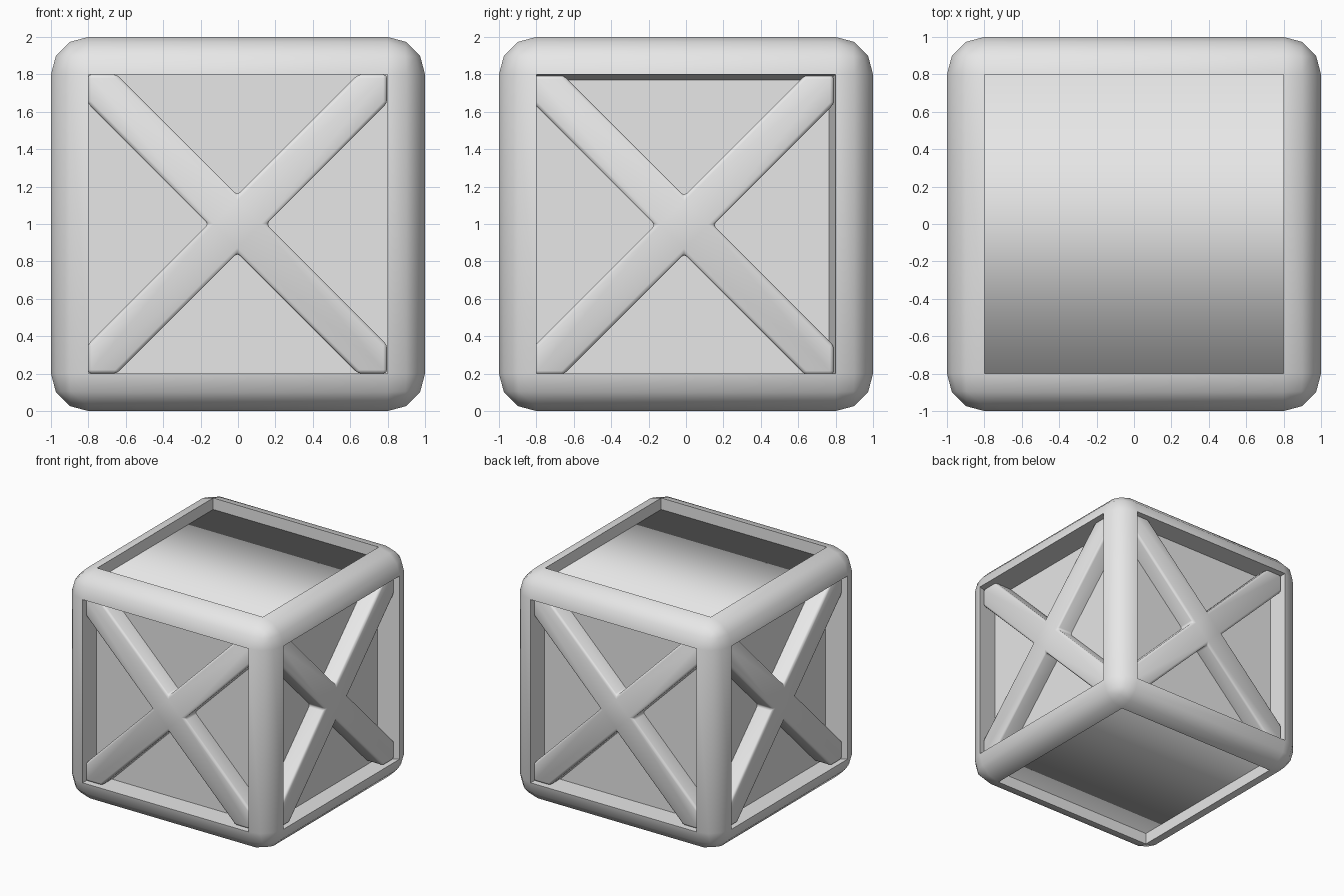
import bpy, bmesh, math
from mathutils import Matrix, Vector

if "Cube" in bpy.data.objects:
    bpy.data.objects.remove(bpy.data.objects["Cube"])

grey = bpy.data.materials.new("plain_grey")
grey.diffuse_color = (0.8, 0.8, 0.8, 1)
grey.use_nodes = True
grey.node_tree.nodes["Principled BSDF"].inputs["Base Color"].default_value = grey.diffuse_color


def finish(name, bm, angle=40):
    """Turn a bmesh into a smooth object, keeping edges over the angle sharp."""
    bm.normal_update()
    for f in bm.faces:
        f.smooth = True
    for e in bm.edges:
        if len(e.link_faces) == 2:
            e.smooth = e.calc_face_angle(0) < math.radians(angle)
    mesh = bpy.data.meshes.new(name)
    bm.to_mesh(mesh)
    bm.free()
    mesh.materials.append(grey)
    ob = bpy.data.objects.new(name, mesh)
    bpy.context.collection.objects.link(ob)
    return ob


# Rounded frame with recessed side panels
bm = bmesh.new()
bmesh.ops.create_cube(bm, size=2, matrix=Matrix.Translation((0, 0, 1)))
bmesh.ops.bevel(bm, geom=bm.edges[:], offset=0.2, segments=3, profile=0.5, affect='EDGES')
bm.normal_update()
for face in [f for f in bm.faces if f.calc_area() > 2]:
    n = face.normal.copy()
    upright = abs(n.z) > 0.5
    move = -n * (0.1 if upright else 0.19)
    if abs(n.x) > 0.5:                     # side panels sit slightly off centre
        move += Vector((0, -0.035 * n.x, -0.03))
    new = bmesh.ops.extrude_discrete_faces(bm, faces=[face])["faces"][0]
    bmesh.ops.translate(bm, verts=new.verts[:], vec=move)
    if upright:                            # lid and base come from the lining
        bmesh.ops.delete(bm, geom=[new], context='FACES_ONLY')
finish("frame", bm)

# Softly shaded lining that forms the lid and the base
bm = bmesh.new()
bmesh.ops.create_cube(bm, size=1, matrix=Matrix.Translation((0, 0, 1)) @ Matrix.Diagonal((1.6, 1.6, 1.8, 1)))
bm.normal_update()
bmesh.ops.delete(bm, geom=[f for f in bm.faces if abs(f.normal.x) > 0.5], context='FACES_ONLY')
finish("lining", bm, angle=180)


# Crossed braces on the four sides
def cross_brace(name, turn, du, dw):
    s, h = 0.8, 0.155
    bm = bmesh.new()
    verts = []
    for k in range(4):
        c, d = round(math.cos(k * math.pi / 2)), round(math.sin(k * math.pi / 2))
        for u, w in ((h, 0), (s, s - h), (s, s), (s - h, s)):
            verts.append(bm.verts.new((u * c - w * d + du, -0.96, u * d + w * c + dw)))
    front = bm.faces.new(verts)
    ext = bmesh.ops.extrude_face_region(bm, geom=[front], use_keep_orig=True)
    back = [v for v in ext["geom"] if isinstance(v, bmesh.types.BMVert)]
    bmesh.ops.translate(bm, verts=back, vec=(0, 0.155, 0))
    bmesh.ops.recalc_face_normals(bm, faces=bm.faces[:])
    edges = [e for e in bm.edges if min(v.co.y for v in e.verts) < -0.9]
    bmesh.ops.bevel(bm, geom=edges, offset=0.02, segments=2, profile=0.5, affect='EDGES')
    bmesh.ops.rotate(bm, verts=bm.verts[:], cent=(0, 0, 0),
                     matrix=Matrix.Rotation(turn * math.pi / 2, 3, 'Z'))
    finish(name, bm, 50)


for turn, side in enumerate(("front", "right", "back", "left")):
    shift = -0.01 if turn % 2 else -0.003
    cross_brace(side + "_cross_brace", turn, shift, 1.0 if turn % 2 == 0 else 0.995)
